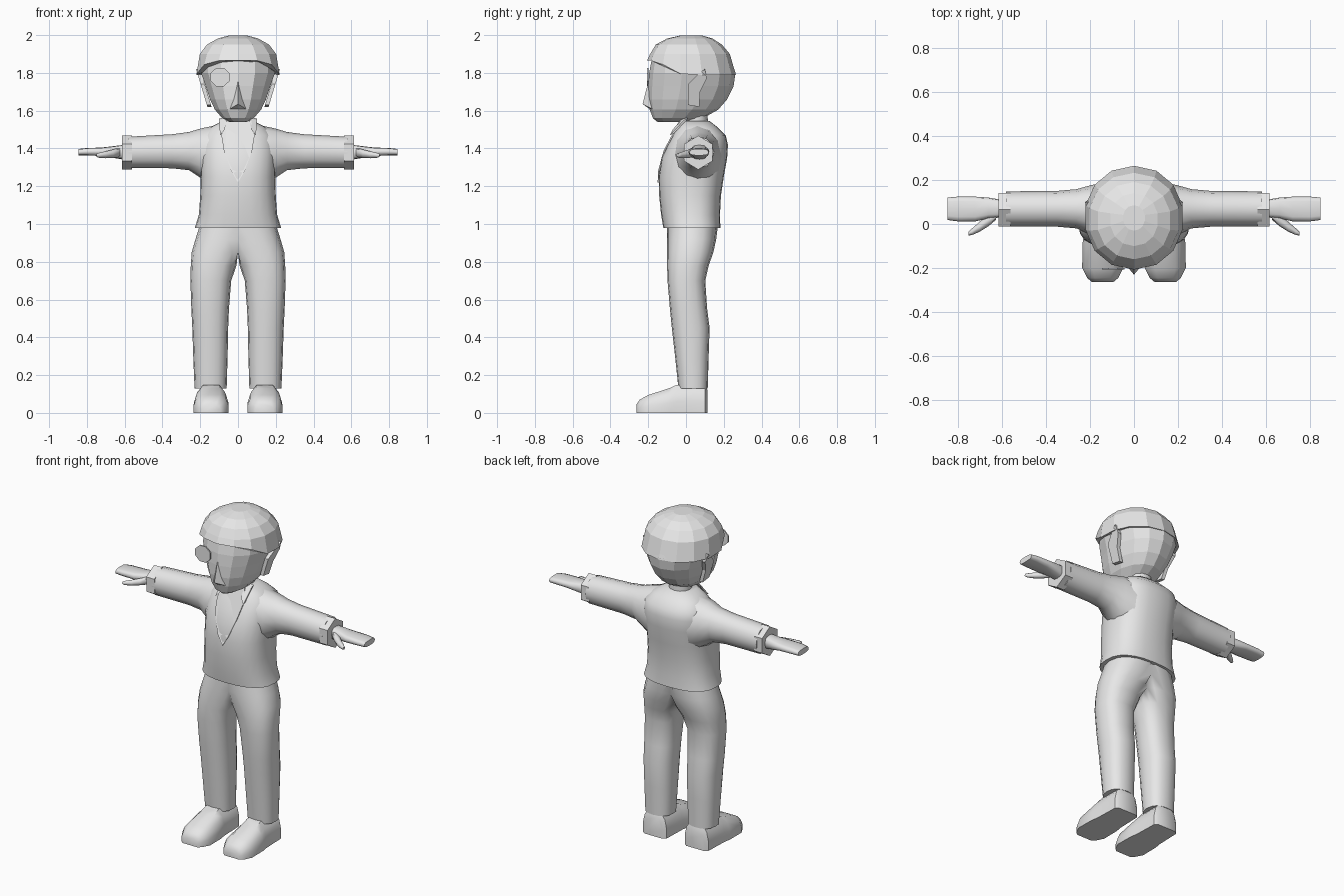
import bpy, bmesh, math
from mathutils import Vector

GREY = bpy.data.materials.new("light_grey")
GREY.diffuse_color = (0.8, 0.8, 0.8, 1)


def finish(name, bm, smooth=40, mirror=False, drop_mid=False):
    bmesh.ops.recalc_face_normals(bm, faces=bm.faces)
    if drop_mid:  # open the inner side so mirrored halves fuse
        mid = [f for f in bm.faces if all(v.co.x < 1e-4 for v in f.verts)]
        bmesh.ops.delete(bm, geom=mid, context='FACES')
    me = bpy.data.meshes.new(name)
    bm.to_mesh(me)
    bm.free()
    me.materials.append(GREY)
    ob = bpy.data.objects.new(name, me)
    bpy.context.collection.objects.link(ob)
    if smooth:
        me.shade_smooth()
        me.set_sharp_from_angle(angle=math.radians(smooth))
    if mirror:
        ob.modifiers.new("mirror", 'MIRROR').merge_threshold = 0.001
    return ob


def oval(a0, a1, b0, b1, n, p=2.0, turn=0.0):
    """Rounded outline filling the box a0..a1 by b0..b1."""
    out = []
    for i in range(n):
        t = 2 * math.pi * (i + turn) / n
        c, s = math.cos(t), math.sin(t)
        u = math.copysign(abs(c) ** (2 / p), c)
        v = math.copysign(abs(s) ** (2 / p), s)
        out.append(((a0 + a1) / 2 + u * (a1 - a0) / 2, (b0 + b1) / 2 + v * (b1 - b0) / 2))
    return out


def loft(name, rings, smooth=40, mirror=False, drop_mid=False):
    bm = bmesh.new()
    vs = [[bm.verts.new(q) for q in r] for r in rings]
    n = len(vs[0])
    for a, b in zip(vs, vs[1:]):
        for i in range(n):
            j = (i + 1) % n
            bm.faces.new((a[i], a[j], b[j], b[i]))
    bm.faces.new(vs[0])
    bm.faces.new(vs[-1])
    return finish(name, bm, smooth, mirror, drop_mid)


def upright(rows, n, p=2.0, turn=0.0):
    """Rows of z, x0, x1, y0, y1."""
    return [[(x, y, z) for x, y in oval(x0, x1, y0, y1, n, p, turn)] for z, x0, x1, y0, y1 in rows]


def sideways(rows, n, p=2.0, turn=0.0):
    """Rows of x, y0, y1, z0, z1."""
    return [[(x, y, z) for y, z in oval(y0, y1, z0, z1, n, p, turn)] for x, y0, y1, z0, z1 in rows]


def slab(name, pts, offset, mirror=False):
    """Flat outline thickened along an offset."""
    off = Vector(offset)
    return loft(name, [pts, [Vector(q) + off for q in pts]], 0, mirror)


# Trousers
legs = upright([
    (0.13, 0.06, 0.23, -0.04, 0.115), (0.3, 0.055, 0.237, -0.058, 0.12),
    (0.45, 0.052, 0.242, -0.075, 0.125), (0.55, 0.048, 0.247, -0.085, 0.112),
    (0.7, 0.036, 0.252, -0.098, 0.102), (0.78, 0.008, 0.25, -0.10, 0.12),
    (0.85, -0.05, 0.245, -0.10, 0.145), (0.92, -0.12, 0.225, -0.10, 0.16),
    (1.0, -0.2, 0.2, -0.10, 0.17)], 16, 2.4)
legs = [[(max(0, x), y, z) for x, y, z in r] for r in legs]
loft("trousers", legs, 50, True, True)

# Shoes: arched sections running from heel to toe
shoe = []
for y, w, h in [(0.115, 0.06, 0.12), (0.10, 0.08, 0.15), (-0.05, 0.085, 0.148), (-0.09, 0.092, 0.13),
                (-0.20, 0.093, 0.095), (-0.245, 0.07, 0.07), (-0.262, 0.05, 0.045)]:
    arch = [(-1, 0), (-1, 0.4), (-0.85, 0.75), (-0.5, 1), (0.5, 1), (0.85, 0.75), (1, 0.4), (1, 0)]
    shoe.append([(0.142 + u * w, y, v * h) for u, v in arch])
loft("shoe", shoe, 45, True)

# Jacket body
loft("jacket_body", upright([
    (0.98, -0.228, 0.228, -0.12, 0.182), (1.05, -0.207, 0.207, -0.132, 0.18),
    (1.15, -0.2, 0.2, -0.142, 0.185), (1.25, -0.197, 0.197, -0.145, 0.2),
    (1.35, -0.203, 0.203, -0.13, 0.218), (1.42, -0.203, 0.203, -0.10, 0.222),
    (1.47, -0.19, 0.19, -0.075, 0.21), (1.51, -0.15, 0.15, -0.05, 0.17),
    (1.545, -0.085, 0.085, -0.03, 0.125)], 24, 2.5), 55)

# Sleeves, cuffs, hands, thumbs
loft("sleeve", sideways([
    (0.13, -0.07, 0.19, 1.20, 1.52), (0.2, -0.05, 0.175, 1.245, 1.505),
    (0.26, -0.02, 0.158, 1.285, 1.487), (0.35, -0.012, 0.15, 1.295, 1.475),
    (0.58, -0.012, 0.148, 1.297, 1.462)], 12, 2.1), 55, True)
loft("cuff", sideways([(0.56, -0.022, 0.152, 1.288, 1.468), (0.615, -0.022, 0.152, 1.288, 1.468)],
                      6, 2.0, 0.5), 0, True)
loft("hand", sideways([
    (0.6, 0.03, 0.11, 1.34, 1.42), (0.66, 0.025, 0.12, 1.35, 1.412),
    (0.72, 0.012, 0.124, 1.36, 1.405), (0.8, 0.012, 0.124, 1.363, 1.402),
    (0.845, 0.018, 0.12, 1.363, 1.397)], 12, 3.0), 50, True)
loft("thumb", sideways([
    (0.625, 0.02, 0.07, 1.355, 1.405), (0.66, -0.01, 0.045, 1.35, 1.395),
    (0.70, -0.035, 0.01, 1.348, 1.385), (0.735, -0.05, -0.02, 1.35, 1.377),
    (0.75, -0.052, -0.035, 1.355, 1.372)], 8), 50, True)

# Shirt showing in the neckline, and collar points
half = [(0.07, -0.035, 1.545), (0.088, -0.075, 1.47), (0.075, -0.118, 1.39),
        (0.035, -0.148, 1.28)]
vee = half + [(0, -0.15, 1.22)] + [(-x, y, z) for x, y, z in reversed(half)]
slab("shirt_front", vee, (0, 0.008, 0))
slab("collar_point", [(0.06, -0.02, 1.56), (0.1, -0.01, 1.55), (0.095, -0.085, 1.47),
                      (0.07, -0.07, 1.5)], (0, 0.02, 0.008), True)

# Neck
loft("neck", upright([(1.48, -0.07, 0.07, -0.02, 0.12), (1.56, -0.065, 0.065, -0.005, 0.115),
                      (1.64, -0.065, 0.065, -0.005, 0.115)], 12))

# Head
loft("head", upright([
    (1.54, -0.045, 0.045, -0.15, 0.03), (1.56, -0.085, 0.085, -0.175, 0.09),
    (1.605, -0.125, 0.125, -0.192, 0.17), (1.66, -0.152, 0.152, -0.2, 0.218),
    (1.73, -0.176, 0.176, -0.2, 0.252), (1.8, -0.2, 0.2, -0.195, 0.262),
    (1.88, -0.198, 0.198, -0.18, 0.235), (1.94, -0.15, 0.15, -0.13, 0.17)], 14, 2.1, 0.5), 0)

# Hair cap, its rim raised at the brow and lowered at the temples
cap = upright([
    (1.998, -0.05, 0.05, -0.03, 0.085), (1.982, -0.11, 0.11, -0.1, 0.14),
    (1.95, -0.168, 0.168, -0.16, 0.19), (1.9, -0.207, 0.207, -0.19, 0.232),
    (1.83, -0.225, 0.225, -0.207, 0.264)], 14, 2.1, 0.5)
cap[-1] = [(x, y, 1.79 + 0.075 * min(1, max(0, (-0.02 - y) / 0.14))) for x, y, z in cap[-1]]
loft("hair", cap, 0)

# Nose: a faceted wedge
bm = bmesh.new()
top, tip, base, l, r = [bm.verts.new(q) for q in (
    (0, -0.19, 1.79), (0, -0.23, 1.635), (0, -0.18, 1.6), (-0.042, -0.18, 1.61), (0.042, -0.18, 1.61))]
for f in ((top, tip, r), (top, l, tip), (tip, base, r), (tip, l, base), (top, r, base), (top, base, l)):
    bm.faces.new(f)
finish("nose", bm, 0)

# Ears: slanted flaps following the side of the head
ear = [(0.01, 1.63), (0.01, 1.74), (0.06, 1.79), (0.1, 1.82), (0.11, 1.77), (0.075, 1.7), (0.07, 1.62)]
slab("ear", [(0.14 + (z - 1.62) * 0.3, y, z) for y, z in ear], (0.022, 0, 0), True)

# Eyepiece over one eye
plate = oval(-0.15, -0.04, 1.725, 1.83, 8, 2.0, 0.5)
slab("eyepiece", [(x, -0.207, z) for x, z in plate], (0, 0.008, 0))
